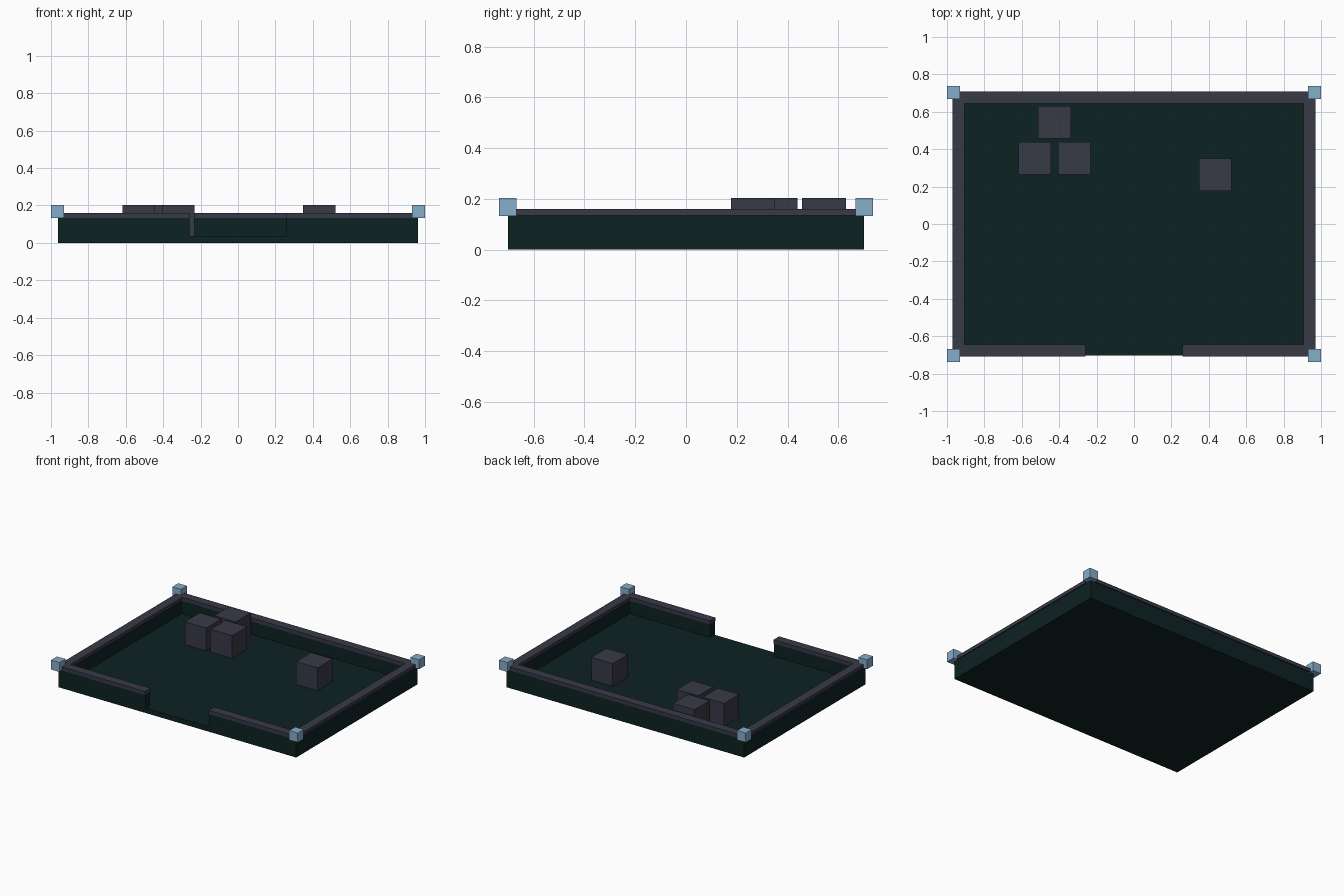
import bpy

if "Cube" in bpy.data.objects:
    bpy.data.objects.remove(bpy.data.objects["Cube"])


def material(name, rgb):
    m = bpy.data.materials.new(name)
    m.diffuse_color = (*rgb, 1.0)
    m.use_nodes = True
    m.node_tree.nodes["Principled BSDF"].inputs["Base Color"].default_value = m.diffuse_color
    return m


DARK_GREEN = material("dark green", (0.0042, 0.0160, 0.0165))
SLATE = material("slate grey", (0.0390, 0.0410, 0.0610))
BLUE = material("light blue", (0.235, 0.418, 0.590))


def box(name, x0, x1, y0, y1, z0, z1, mat):
    """Axis-aligned box from its limits."""
    bpy.ops.mesh.primitive_cube_add(size=1)
    ob = bpy.context.object
    ob.name = name
    ob.location = ((x0 + x1) / 2, (y0 + y1) / 2, (z0 + z1) / 2)
    ob.scale = (x1 - x0, y1 - y0, z1 - z0)
    bpy.ops.object.transform_apply(location=True, rotation=False, scale=True)
    ob.data.materials.append(mat)
    return ob


X, Y = 0.963, 0.702      # outer faces of the walls
FLOOR = 0.036            # floor top
WALL = 0.134             # wall top
RAIL = 0.160             # rail top
T = 0.051                # wall thickness
LIP = 0.007              # rail overhang
GAP = 0.258              # half width of the front opening

# floor slab
box("floor", -X, X, -Y, Y, 0, FLOOR, DARK_GREEN)

# walls with capping rails: back, two sides, two front pieces beside the opening
runs = {
    "back": (-X, X, Y - T, Y),
    "left": (-X, -X + T, -Y + T, Y - T),
    "right": (X - T, X, -Y + T, Y - T),
    "front_left": (-X, -GAP, -Y, -Y + T),
    "front_right": (GAP, X, -Y, -Y + T),
}
for side, (x0, x1, y0, y1) in runs.items():
    box(side + "_wall", x0, x1, y0, y1, FLOOR, WALL, DARK_GREEN)
    # rails overhang the walls, except at the ends next to the opening
    rx0 = x0 - LIP if x0 != GAP else x0
    rx1 = x1 + LIP if x1 != -GAP else x1
    inset = -LIP if side in ("left", "right") else LIP
    box(side + "_rail", rx0, rx1, y0 - inset, y1 + inset, WALL, RAIL, SLATE)

# corner blocks
C = 0.0345
for sx, nx in ((-1, "left"), (1, "right")):
    for sy, ny in ((-1, "front"), (1, "back")):
        cx, cy, cz = sx * (1 - C), sy * 0.702, 0.168
        box(f"{ny}_{nx}_corner_block", cx - C, cx + C, cy - C, cy + C,
            cz - C, cz + C, BLUE)

# crates standing on the floor
H = 0.087
for i, (cx, cy) in enumerate([(-0.530, 0.352), (-0.320, 0.352),
                              (-0.425, 0.544), (0.435, 0.264)]):
    box(f"crate_{i + 1}", cx - H, cx + H, cy - H, cy + H, FLOOR, 0.203, SLATE)
